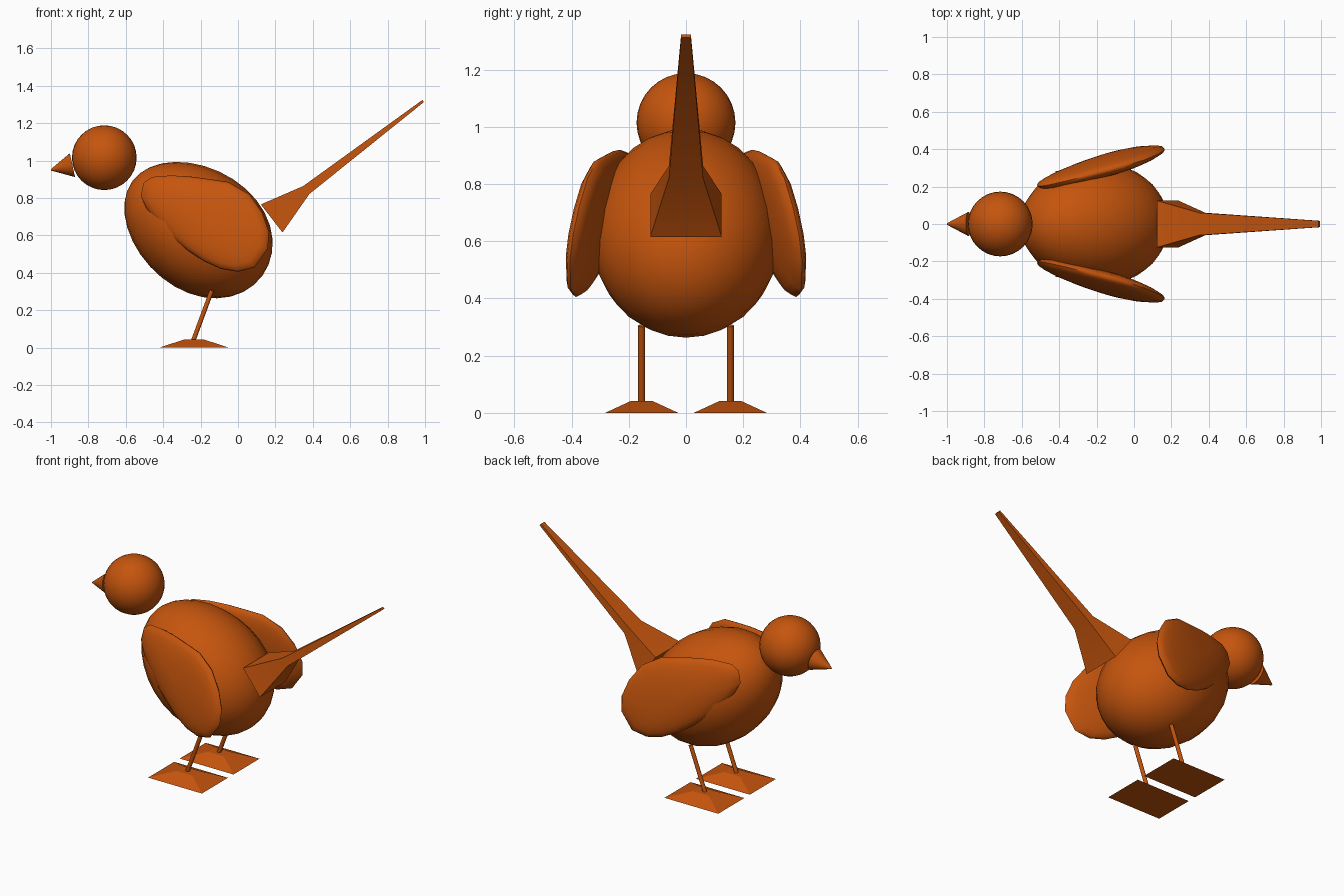
import bpy, bmesh, math
from mathutils import Vector, Matrix

if "Cube" in bpy.data.objects:
    bpy.data.objects.remove(bpy.data.objects["Cube"])

orange = bpy.data.materials.new("burnt orange")
orange.diffuse_color = (0.56, 0.09, 0.004, 1)
orange.use_nodes = True
orange.node_tree.nodes["Principled BSDF"].inputs["Base Color"].default_value = orange.diffuse_color


def finish(name, bm, angle=40):
    """Turn a bmesh into a named, shaded object."""
    bmesh.ops.recalc_face_normals(bm, faces=bm.faces)
    mesh = bpy.data.meshes.new(name)
    bm.to_mesh(mesh)
    bm.free()
    mesh.materials.append(orange)
    ob = bpy.data.objects.new(name, mesh)
    bpy.context.collection.objects.link(ob)
    bpy.ops.object.select_all(action='DESELECT')
    ob.select_set(True)
    bpy.context.view_layer.objects.active = ob
    if angle:
        bpy.ops.object.shade_smooth_by_angle(angle=math.radians(angle))
    return ob


def loft(bm, rings):
    """Skin a list of equal-length point rings and cap both ends."""
    rows = [[bm.verts.new(p) for p in ring] for ring in rings]
    n = len(rows[0])
    for a, b in zip(rows, rows[1:]):
        for i in range(n):
            j = (i + 1) % n
            bm.faces.new((a[i], a[j], b[j], b[i]))
    bm.faces.new(rows[0])
    bm.faces.new(rows[-1])


def cone(name, start, end, r1, r2, sides):
    """Cone or cylinder running between two points."""
    start, end = Vector(start), Vector(end)
    d = end - start
    bm = bmesh.new()
    m = Matrix.Translation((start + end) / 2) @ d.to_track_quat('Z', 'Y').to_matrix().to_4x4()
    bmesh.ops.create_cone(bm, cap_ends=True, segments=sides, radius1=r1,
                          radius2=r2, depth=d.length, matrix=m)
    return finish(name, bm)


# Head
bm = bmesh.new()
bmesh.ops.create_uvsphere(bm, u_segments=32, v_segments=16, radius=0.173,
                          matrix=Matrix.Translation((-0.715, 0, 1.015)))
finish("head", bm, 60)

# Beak
cone("beak", (-0.885, 0, 0.975), (-1.0, 0, 0.95), 0.065, 0.004, 24)

# Body: slightly tapered egg, small end tilted up toward the head
bm = bmesh.new()
bmesh.ops.create_uvsphere(bm, u_segments=24, v_segments=16, radius=1)
for v in bm.verts:
    w = 1 - 0.07 * v.co.z
    v.co = Vector((v.co.x * 0.325 * w, v.co.y * 0.328 * w, v.co.z * 0.43))
tilt = Matrix.Rotation(math.radians(-54), 4, 'Y')
bm.transform(Matrix.Translation((-0.217, 0, 0.637)) @ tilt)
finish("body", bm, 60)

# Wings: domed plates on a plane that flares out toward the back
outline = [(-.52, .81), (-.505, .88), (-.46, .912), (-.36, .92), (-.26, .915), (-.15, .90),
           (-.05, .885), (.06, .82), (.13, .72), (.165, .62), (.16, .53), (.09, .43),
           (0, .405), (-.09, .42), (-.18, .46), (-.27, .52), (-.35, .585), (-.43, .67), (-.49, .745)]
cx, cz = -0.18, 0.67
for side, label in ((-1, "right"), (1, "left")):
    rings = []
    for k in range(13):
        phi = math.radians(-88 + 176 * k / 12)
        s, t = math.cos(phi), math.sin(phi) * 0.055
        ring = []
        for x, z in outline:
            x, z = cx + (x - cx) * s, cz + (z - cz) * s
            y = 0.438 + 0.238 * x - 0.132 * z + t
            ring.append((x, side * y, z))
        rings.append(ring)
    bm = bmesh.new()
    loft(bm, rings)
    finish("wing_" + label, bm, 60)

# Tail: rectangular sections along a rising axis (x, z, half width, half height)
up = Vector((-0.61, 0, 0.79))
rings = []
for x, z, w, h in ((.18, .69, .125, .095), (.365, .842, .06, .027), (.99, 1.318, .017, .007)):
    c = Vector((x, 0, z))
    rings.append([c + up * h * b + Vector((0, w * a, 0))
                  for a, b in ((-1, -1), (1, -1), (1, 1), (-1, 1))])
bm = bmesh.new()
loft(bm, rings)
finish("tail", bm, 35)

# Legs and feet
for side, label in ((-1, "right"), (1, "left")):
    y = side * 0.155
    cone("leg_" + label, (-0.24, y, 0.035), (-0.14, y, 0.305), 0.012, 0.012, 12)
    rings = [[(-0.235 + hx * a, y + hy * b, z) for a, b in ((-1, -1), (1, -1), (1, 1), (-1, 1))]
             for hx, hy, z in ((.185, .128, 0), (.055, .037, .042))]
    bm = bmesh.new()
    loft(bm, rings)
    finish("foot_" + label, bm, 0)
